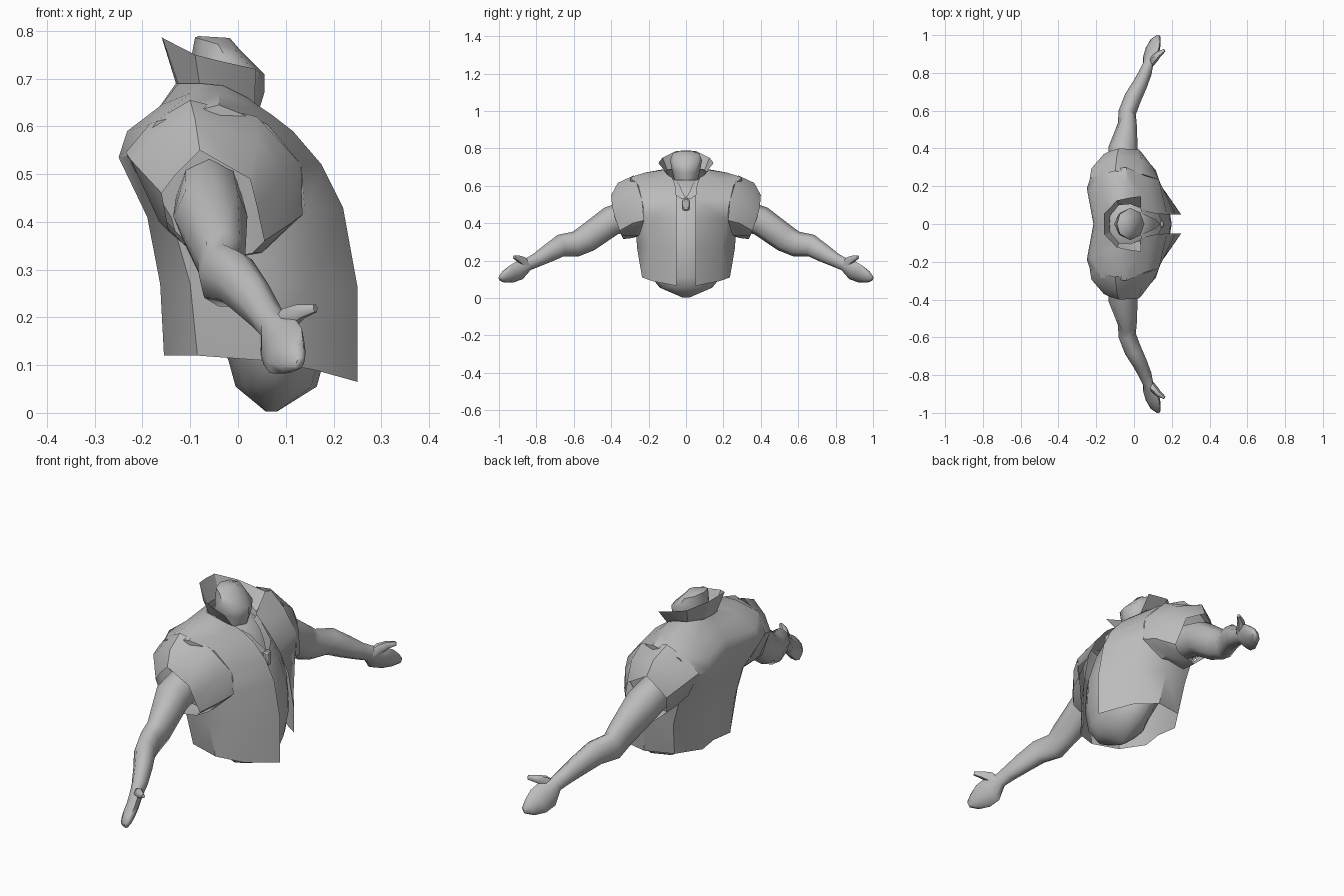
import bpy, bmesh, math
from mathutils import Vector, Matrix

grey = bpy.data.materials.new("plain_grey")
grey.diffuse_color = (0.5, 0.5, 0.5, 1)


def finish(name, bm, mirror=False, angle=40):
    bmesh.ops.recalc_face_normals(bm, faces=bm.faces)
    me = bpy.data.meshes.new(name)
    bm.to_mesh(me)
    bm.free()
    me.materials.append(grey)
    ob = bpy.data.objects.new(name, me)
    bpy.context.collection.objects.link(ob)
    if mirror:
        mod = ob.modifiers.new("mirror", 'MIRROR')
        mod.use_axis = (False, True, False)
        mod.merge_threshold = 0.002
    bpy.ops.object.select_all(action='DESELECT')
    bpy.context.view_layer.objects.active = ob
    ob.select_set(True)
    bpy.ops.object.shade_smooth_by_angle(angle=math.radians(angle))
    return ob


def loft(name, rings, closed=True, caps=False, mirror=False, angle=40):
    """Skin a list of equal-length point rings."""
    bm = bmesh.new()
    vs = [[bm.verts.new(p) for p in r] for r in rings]
    n = len(rings[0])
    for a, b in zip(vs, vs[1:]):
        for i in range(n if closed else n - 1):
            j = (i + 1) % n
            bm.faces.new((a[i], a[j], b[j], b[i]))
    if caps:
        bm.faces.new(vs[0])
        bm.faces.new(vs[-1])
    return finish(name, bm, mirror, angle)


def oval(cx, z, rx, ry, n=12, tilt=0.0):
    """Horizontal oval, sloping down towards the front by tilt."""
    pts = []
    for i in range(n):
        a = 2 * math.pi * i / n
        pts.append((cx + rx * math.cos(a), ry * math.sin(a), z - tilt * math.cos(a)))
    return pts


def limb(name, stations, n=8):
    """Tube along a path; station = centre x, y, z, depth radius, height radius, lean in degrees."""
    cs = [Vector(s[:3]) for s in stations]
    rings = []
    for k, s in enumerate(stations):
        d = (cs[min(k + 1, len(cs) - 1)] - cs[max(k - 1, 0)]).normalized()
        up = (Vector((0, 0, 1)) - d * d.z).normalized()
        if len(s) > 5:
            up = Matrix.Rotation(math.radians(s[5]), 3, d) @ up
        side = d.cross(up)
        rings.append([cs[k] + side * s[3] * math.cos(2 * math.pi * i / n)
                      + up * s[4] * math.sin(2 * math.pi * i / n) for i in range(n)])
    return loft(name, rings, caps=True, mirror=True, angle=60)


# Body under the jacket, with rounded underside
loft("torso", [
    oval(.07, .003, .012, .02), oval(.08, .055, .085, .14), oval(.08, .11, .10, .185),
    oval(.06, .22, .14, .215), oval(.045, .34, .15, .215), oval(.015, .46, .14, .21),
    oval(-.03, .56, .135, .19), oval(-.04, .63, .09, .11)], caps=True, angle=60)

# Neck stump
loft("neck", [
    oval(-.03, .62, .07, .06, 8), oval(-.025, .68, .08, .075, 8, .01),
    oval(-.02, .735, .075, .085, 8, .025), oval(-.042, .772, .048, .072, 8, .014),
    oval(-.05, .787, .033, .03, 8, .002)], caps=True, angle=50)

# Open jacket, half from centre back to front edge, hem upwards
loft("jacket", [
    [(-.14, 0, .12), (-.155, .1, .12), (-.085, .205, .12), (.05, .235, .11), (.16, .18, .09), (.25, .05, .065)],
    [(-.155, 0, .27), (-.163, .12, .27), (-.1, .235, .27), (.03, .262, .27), (.15, .19, .27), (.25, .05, .265)],
    [(-.175, 0, .41), (-.19, .14, .41), (-.14, .24, .41), (0, .27, .41), (.14, .215, .42), (.22, .05, .43)],
    [(-.215, 0, .54), (-.25, .19, .535), (-.22, .275, .54), (-.03, .29, .54), (.132, .235, .52), (.175, .05, .52)],
    [(-.2, 0, .6), (-.232, .17, .59), (-.17, .285, .61), (-.04, .3, .645), (.06, .255, .605), (.115, .055, .59)],
    [(-.165, 0, .64), (-.16, .15, .645), (-.1, .22, .67), (-.04, .22, .67), (.03, .16, .64), (.07, .065, .625)],
    [(-.13, 0, .69), (-.125, .05, .69), (-.08, .11, .69), (-.03, .12, .685), (.02, .1, .66), (.04, .075, .645)],
], closed=False, mirror=True)

# Short wide sleeves
loft("sleeve", [
    [(-.235, .24, .545), (-.185, .26, .605), (-.1, .28, .655), (.04, .265, .62), (.132, .235, .52),
     (.135, .225, .415), (.05, .25, .335), (-.08, .25, .33), (-.17, .225, .42)],
    [(-.225, .295, .53), (-.17, .33, .58), (-.09, .365, .615), (.04, .34, .57), (.1, .3, .5),
     (.115, .285, .4), (.05, .29, .335), (-.075, .29, .32), (-.165, .3, .4)],
    [(-.16, .37, .46), (-.13, .385, .5), (-.08, .4, .55), (.025, .395, .49), (.04, .38, .43),
     (.055, .355, .36), (.03, .345, .335), (-.07, .335, .315), (-.145, .35, .38)],
], mirror=True)

# Flared stand-up collar
loft("collar", [
    [(-.13, 0, .69), (-.125, .045, .69), (-.08, .1, .685), (-.02, .105, .675), (.035, .085, .645)],
    [(-.16, 0, .787), (-.158, .055, .785), (-.09, .125, .75), (-.03, .138, .735), (.037, .147, .72)],
], closed=False, mirror=True, angle=30)

# Inner neckline band running down to the zip pull
loft("neckline", [
    [(.04, .085, .64), (.095, .065, .59), (.125, .06, .555), (.145, .025, .53)],
    [(.04, .055, .63), (.085, .035, .605), (.115, .02, .57), (.14, 0, .535)],
], closed=False, mirror=True)

# Zip pull
bm = bmesh.new()
bmesh.ops.create_cube(bm, size=1)
for v in bm.verts:
    v.co = (.148 + v.co.x * .024, v.co.y * .036, .5 + v.co.z * .065)
bmesh.ops.bevel(bm, geom=bm.edges[:], offset=.006, segments=1, affect='EDGES')
finish("zip_pull", bm)

# Bare arms ending in mitten hands, the palms leaning forwards
limb("arm", [
    (-.06, .26, .45, .07, .085), (-.058, .40, .412, .078, .08), (-.035, .53, .318, .05, .074),
    (-.036, .59, .288, .047, .068), (-.005, .67, .28, .046, .06), (.03, .735, .24, .04, .05),
    (.06, .80, .202, .034, .038), (.075, .845, .18, .028, .036, 12), (.088, .89, .147, .027, .06, 28),
    (.1, .93, .13, .027, .058, 30), (.115, .972, .113, .022, .038, 30), (.13, .996, .104, .01, .014, 20)])

limb("thumb", [
    (.085, .85, .175, .022, .024), (.108, .875, .2, .021, .024),
    (.132, .9, .213, .016, .017), (.162, .92, .219, .008, .009)], 6)
